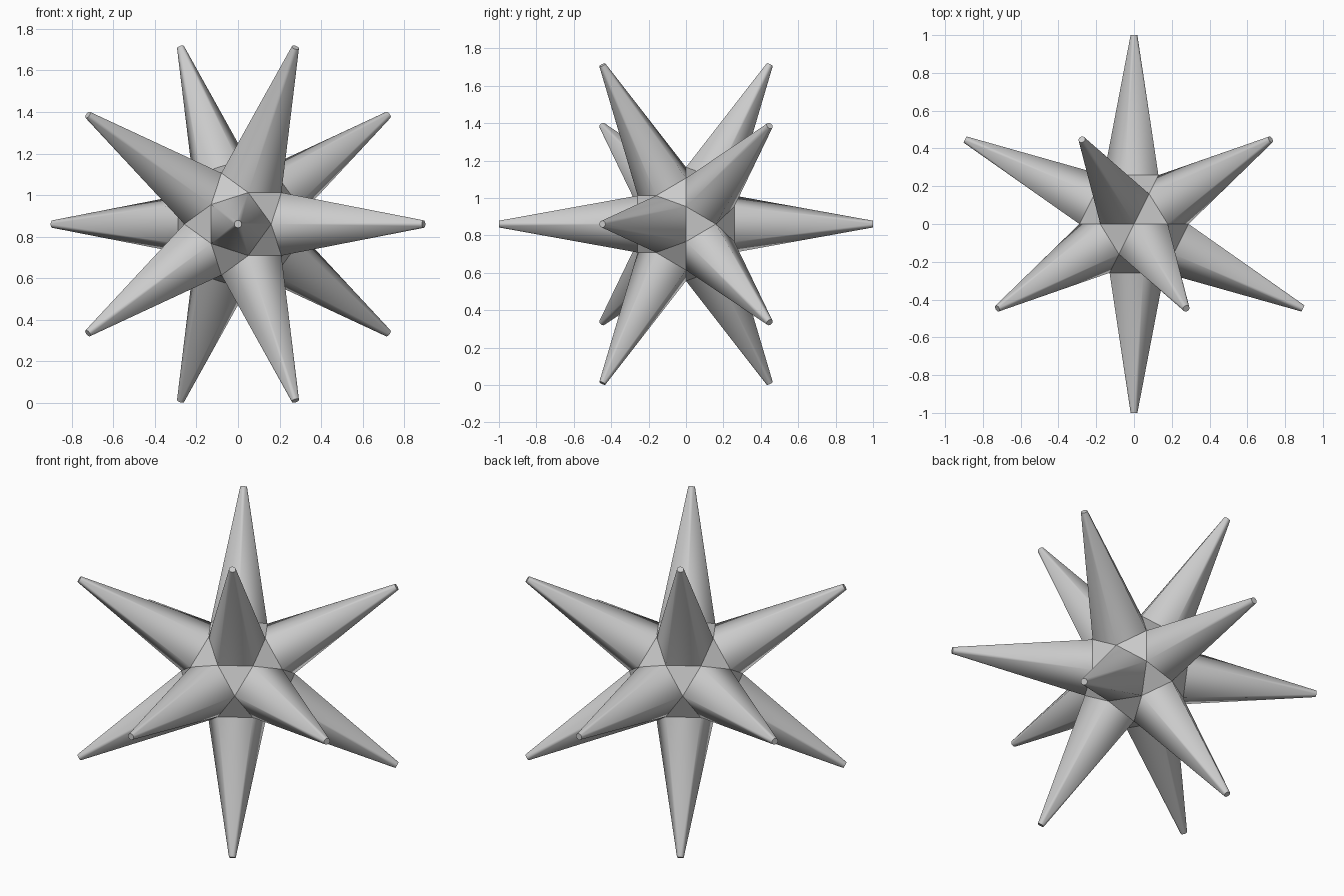
import bpy, bmesh
from math import sqrt, sin, cos, pi, atan2
from itertools import combinations
from mathutils import Vector

if "Cube" in bpy.data.objects:
    bpy.data.objects.remove(bpy.data.objects["Cube"])

CORE_R = 0.304     # distance of the core corners from the centre
TIP_R = 0.018      # radius of the blunt tips
SEG = 20           # sides of the round tips
CENTRE = Vector((0, 0, 2 / sqrt(5) * sin(2 * pi / 5) + 0.526 * TIP_R))

# Twelve spike directions: one pair along y plus two rings of five
ring = [Vector((2 * cos(a), -1, 2 * sin(a))) / sqrt(5)
        for a in (2 * pi * k / 5 for k in range(5))]
dirs = [Vector((0, -1, 0))] + ring
dirs += [-d for d in dirs]


def adjacent(a, b):
    return abs(a.dot(b) - 1 / sqrt(5)) < 0.01


def corner(a, b):
    return (a + b).normalized() * CORE_R


def make_object(name, bm):
    bmesh.ops.remove_doubles(bm, verts=bm.verts, dist=1e-4)
    bmesh.ops.recalc_face_normals(bm, faces=bm.faces)
    mesh = bpy.data.meshes.new(name)
    bm.to_mesh(mesh)
    bm.free()
    obj = bpy.data.objects.new(name, mesh)
    bpy.context.collection.objects.link(obj)
    obj.location = CENTRE
    bpy.context.view_layer.objects.active = obj
    obj.select_set(True)
    bpy.ops.object.shade_smooth_by_angle(angle=pi / 6)
    obj.select_set(False)


def add_spike(bm, d):
    # Five-cornered base lofted to a small round tip
    base = [corner(d, n) for n in dirs if adjacent(d, n)]
    u = (base[0] - d * base[0].dot(d)).normalized()
    v = d.cross(u)
    base.sort(key=lambda p: round(atan2(p.dot(v), p.dot(u)), 4) % (2 * pi))
    b = [bm.verts.new(p) for p in base]
    t = [bm.verts.new(d + TIP_R * (u * cos(a) + v * sin(a)))
         for a in (2 * pi * i / SEG for i in range(SEG))]
    step = SEG // 5
    for k in range(5):
        for i in range(k * step - step // 2, k * step + step // 2):
            bm.faces.new((b[k], t[(i + 1) % SEG], t[i % SEG]))
        bm.faces.new((b[k], b[(k + 1) % 5], t[k * step + step // 2]))
    bm.faces.new(t)


# Star: twelve spikes with flat triangles between every three neighbours
bm = bmesh.new()
for d in dirs:
    add_spike(bm, d)
for a, b, c in combinations(dirs, 3):
    if adjacent(a, b) and adjacent(b, c) and adjacent(a, c):
        bm.faces.new([bm.verts.new(p)
                      for p in (corner(a, b), corner(b, c), corner(a, c))])
make_object("spiked_star", bm)
